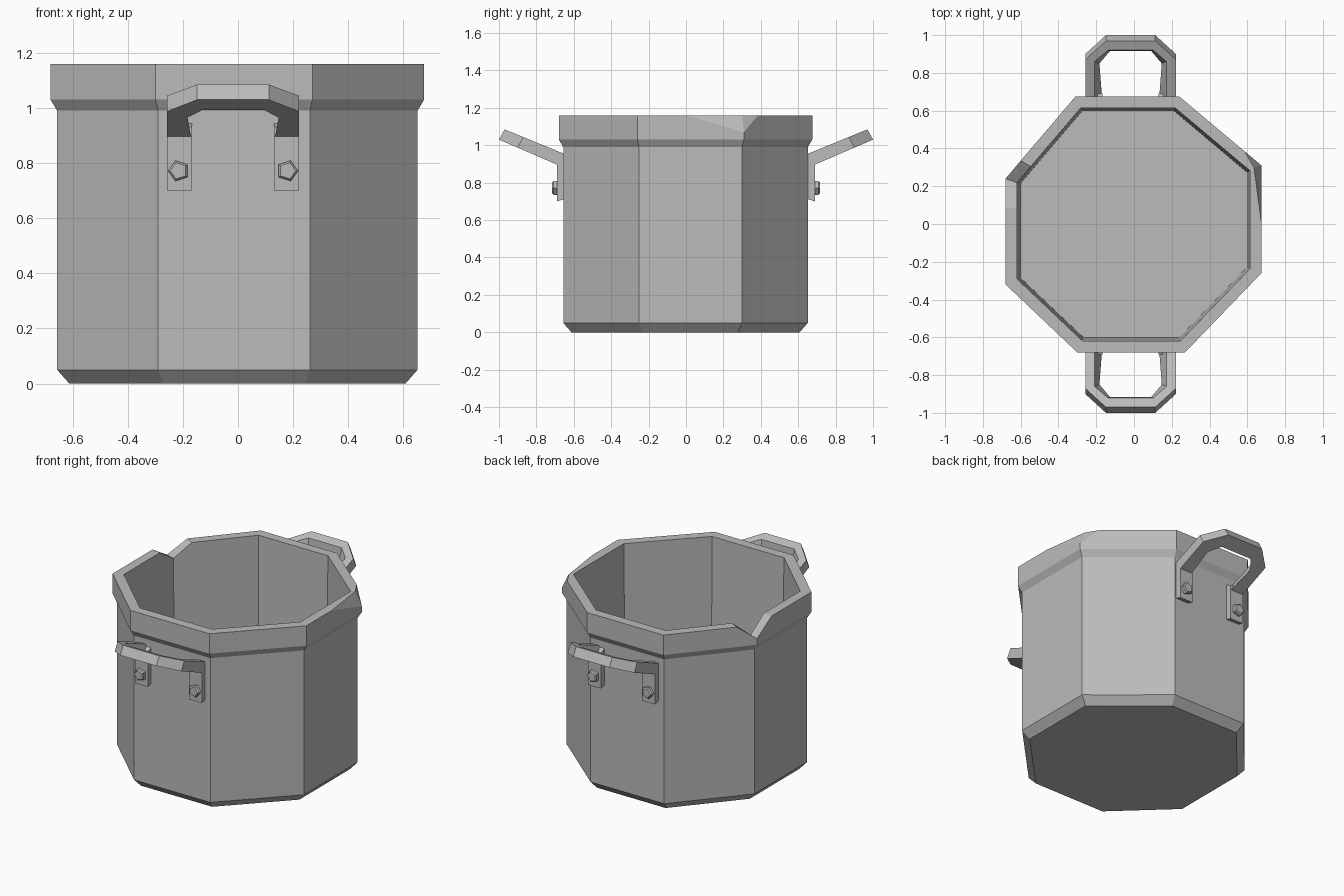
import bpy, bmesh, math
from mathutils import Vector

cube = bpy.data.objects.get("Cube")
if cube:
    bpy.data.objects.remove(cube, do_unlink=True)

steel = bpy.data.materials.new("grey_steel")
steel.use_nodes = True
GREY = (0.5, 0.5, 0.5, 1)
steel.diffuse_color = GREY
steel.node_tree.nodes["Principled BSDF"].inputs["Base Color"].default_value = GREY


def loft(name, rings, cap=True, merge=0.0):
    """Skin a list of equal-length vertex rings and cap both ends."""
    bm = bmesh.new()
    rows = [[bm.verts.new(p) for p in ring] for ring in rings]
    n = len(rows[0])
    for a, b in zip(rows, rows[1:]):
        for i in range(n):
            j = (i + 1) % n
            bm.faces.new((a[i], a[j], b[j], b[i]))
    if cap:
        bm.faces.new(rows[0][::-1])
        bm.faces.new(rows[-1])
    if merge:
        bmesh.ops.remove_doubles(bm, verts=bm.verts, dist=merge)
    bmesh.ops.recalc_face_normals(bm, faces=bm.faces)
    mesh = bpy.data.meshes.new(name)
    bm.to_mesh(mesh)
    bm.free()
    mesh.materials.append(steel)
    obj = bpy.data.objects.new(name, mesh)
    bpy.context.collection.objects.link(obj)
    return obj


# Pot: uneven octagon, with extra points beside the two dented rim corners
outline = [(0.24, 0.675), (-0.31, 0.675), (-0.60, 0.335), (-0.68, 0.24), (-0.68, 0.09),
           (-0.68, -0.32), (-0.30, -0.68), (0.27, -0.68), (0.675, -0.26),
           (0.675, 0.0), (0.675, 0.31), (0.585, 0.385)]
NOTCH, CHIP = 3, 10
TOP, DENT = 1.16, 1.07


def ring(scale, z, dents=()):
    return [Vector((x * scale, y * scale, DENT if i in dents else z))
            for i, (x, y) in enumerate(outline)]


crest = ring(1, TOP, (NOTCH,))
crest[CHIP] = Vector((0.635, 0.30, TOP))
loft("pot_body", [
    ring(0.9, 0), ring(0.965, 0.05), ring(0.965, 0.99), ring(1, 1.03),
    ring(1, TOP, (NOTCH, CHIP)), crest,
    ring(0.91, TOP, (NOTCH,)), ring(0.885, 0.05)], merge=0.001)

# Handles: tapered bar sections on one half, mirrored to the other
CENTRE = -0.018
top_z = lambda y: 1.085 - 0.41 * (0.97 - y)
low_z = lambda y: 1.03 - 0.43 * (1.0 - y)
# each section: outer top, inner top, inner bottom, outer bottom as (x, y)
sections = [
    [(0.24, 0.65), (0.19, 0.65), (0.15, 0.65), (0.24, 0.65)],
    [(0.24, 0.87), (0.19, 0.86), (0.165, 0.85), (0.24, 0.90)],
    [(0.13, 0.97), (0.12, 0.92), (0.11, 0.915), (0.13, 1.0)]]


def handle(label, face):
    def place(side, x, y, z):
        return Vector((CENTRE + side * x, face * y, z))

    def bar_ring(side, sec):
        return [place(side, x, y, top_z(y) if k < 2 else low_z(y))
                for k, (x, y) in enumerate(sec)]

    loft(label + "_handle", [bar_ring(-1, s) for s in sections]
         + [bar_ring(1, s) for s in reversed(sections)])

    for side, hand in ((1, "left"), (-1, "right")):
        # Mounting plate with a slanted lower edge
        loft(f"{label}_{hand}_plate", [
            [place(side, x, y, z) for y, z in
             ((0.64, 0.715), (0.69, 0.70), (0.69, 0.93), (0.64, 0.95))]
            for x in (0.148, 0.24)])
        # Five-sided bolt head
        loft(f"{label}_{hand}_bolt", [
            [place(side, 0.197 + r * math.cos(a), y, 0.772 + r * math.sin(a))
             for a in (i * math.tau / 5 for i in range(5))]
            for r, y in ((0.039, 0.68), (0.039, 0.708), (0.031, 0.716))])


handle("front", -1)
handle("back", 1)
